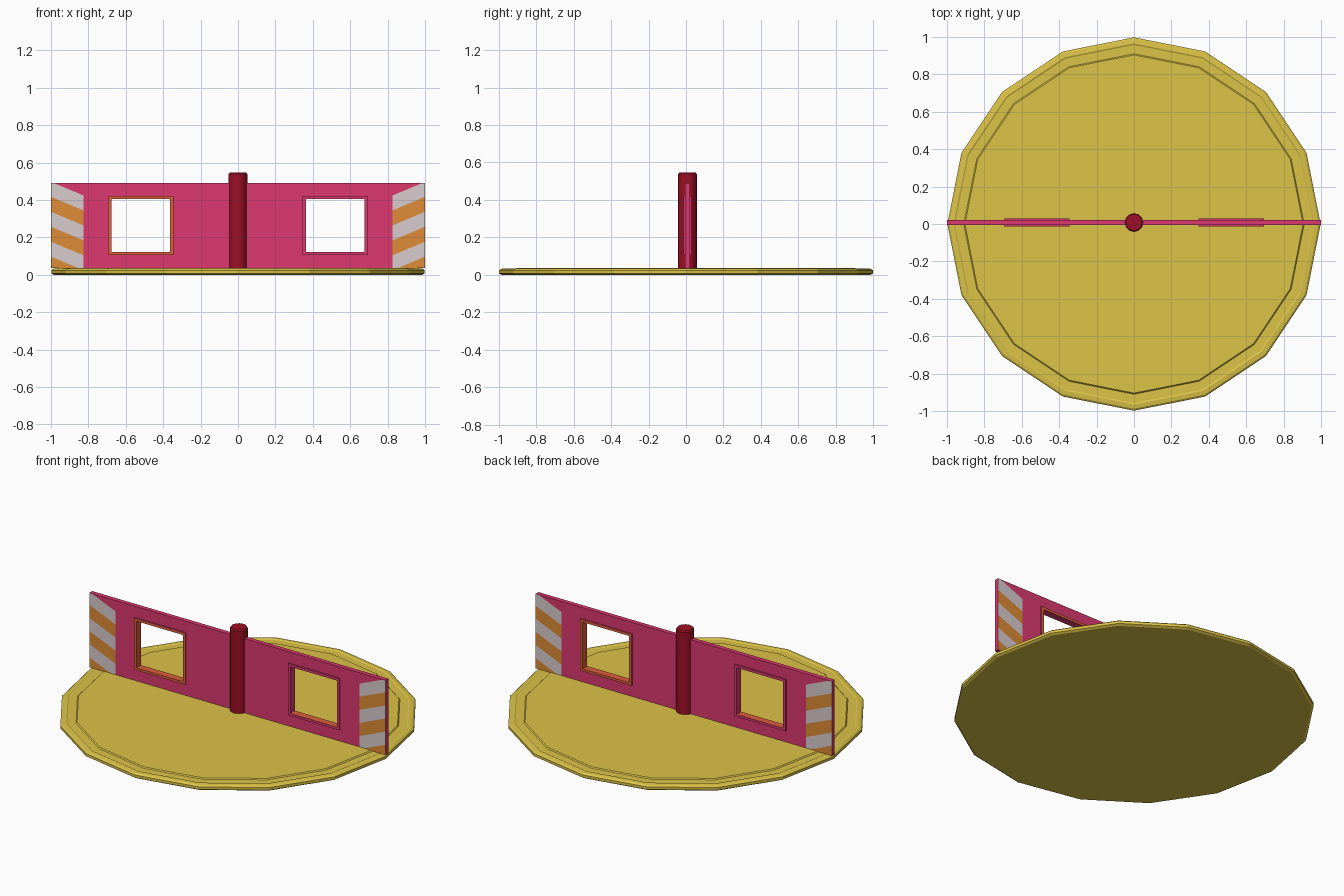
import bpy
import bmesh
from math import cos, sin, pi, radians
from mathutils import Vector

if "Cube" in bpy.data.objects:
    bpy.data.objects.remove(bpy.data.objects["Cube"])

WALL_Y = 0.008


def material(name, r, g, b):
    linear = [(c / 255 / 12.92) if c < 11 else ((c / 255 + 0.055) / 1.055) ** 2.4
              for c in (r, g, b)] + [1]
    m = bpy.data.materials.new(name)
    m.use_nodes = True
    m.diffuse_color = linear
    m.node_tree.nodes["Principled BSDF"].inputs["Base Color"].default_value = linear
    return m


yellow = material("mustard yellow", 220, 195, 71)
pink = material("hot pink", 221, 57, 112)
white = material("pale grey", 216, 203, 205)
orange = material("stripe orange", 222, 140, 54)
coral = material("frame coral", 222, 95, 60)
red = material("dark red", 158, 15, 36)


def finish(name, bm, materials):
    bmesh.ops.recalc_face_normals(bm, faces=bm.faces)
    mesh = bpy.data.meshes.new(name)
    bm.to_mesh(mesh)
    bm.free()
    for m in materials:
        mesh.materials.append(m)
    obj = bpy.data.objects.new(name, mesh)
    bpy.context.collection.objects.link(obj)
    return obj


def cut(bm, faces, point, normal):
    geom = set(faces)
    for f in faces:
        geom.update(f.edges)
        geom.update(f.verts)
    bmesh.ops.bisect_plane(bm, geom=list(geom), dist=1e-5, plane_co=point, plane_no=normal)


def sheet(x0, x1, z0, z1, depth):
    """Upright rectangle facing the front, at the front of the wall depth."""
    bm = bmesh.new()
    y = WALL_Y - depth / 2
    bm.faces.new([bm.verts.new(p) for p in
                  ((x0, y, z0), (x1, y, z0), (x1, y, z1), (x0, y, z1))])
    return bm


def punch(bm, x0, x1, z0, z1):
    """Cut a rectangular hole in a sheet."""
    for x in (x0, x1):
        cut(bm, bm.faces[:], (x, 0, 0), (1, 0, 0))
    for z in (z0, z1):
        cut(bm, [f for f in bm.faces if x0 < f.calc_center_median().x < x1],
            (0, 0, z), (0, 0, 1))
    hole = [f for f in bm.faces
            if x0 < f.calc_center_median().x < x1 and z0 < f.calc_center_median().z < z1]
    bmesh.ops.delete(bm, geom=hole, context='FACES')


def thicken(bm, depth):
    made = bmesh.ops.extrude_face_region(bm, geom=bm.faces[:], use_keep_orig=True)
    moved = [v for v in made["geom"] if isinstance(v, bmesh.types.BMVert)]
    bmesh.ops.translate(bm, verts=moved, vec=(0, depth, 0))
    bmesh.ops.recalc_face_normals(bm, faces=bm.faces)


def lathe(name, profile, sides, y, mat):
    """Turn a profile that runs from the bottom axis to the top axis."""
    bm = bmesh.new()
    rings = [[bm.verts.new((r * cos(2 * pi * i / sides), y + r * sin(2 * pi * i / sides), z))
              for i in range(sides)] for r, z in profile]
    for a, b in zip(rings, rings[1:]):
        for i in range(sides):
            j = (i + 1) % sides
            bm.faces.new((a[i], a[j], b[j], b[i]))
    bm.faces.new(rings[0][::-1])
    bm.faces.new(rings[-1])
    return finish(name, bm, [mat])


# Sixteen-sided base with a rounded rim and a raised floor
lathe("base", [(0.985, 0), (0.998, 0.008), (0.998, 0.024), (0.988, 0.032), (0.965, 0.035),
               (0.957, 0.031), (0.91, 0.031), (0.904, 0.037)], 16, 0, yellow)

# Centre pole
pole = lathe("centre_pole", [(0.05, 0.03), (0.05, 0.538), (0.044, 0.546)], 12, WALL_Y, red)
bpy.context.view_layer.objects.active = pole
pole.select_set(True)
bpy.ops.object.shade_smooth_by_angle(angle=radians(35))
pole.select_set(False)

# Wall with two window holes and striped ends
THICK, SLOPE, BAND, TOP, EDGE = 0.027, 0.42, 0.08, 0.497, 0.825
wall = sheet(-1, 1, 0.035, 0.49, THICK)
for x0, x1 in ((-0.68, -0.36), (0.36, 0.68)):
    punch(wall, x0, x1, 0.12, 0.41)
for s in (-1, 1):
    cut(wall, wall.faces[:], (s * EDGE, 0, 0), (1, 0, 0))
    for i in range(6):
        end = [f for f in wall.faces if f.calc_center_median().x * s > EDGE]
        cut(wall, end, (s, 0, TOP - i * BAND), Vector((-SLOPE * s, 0, 1)).normalized())
thicken(wall, THICK)
for f in wall.faces:
    c = f.calc_center_median()
    drop = TOP - c.z - SLOPE * (1 - abs(c.x))
    if abs(f.normal.y) > 0.5 and abs(c.x) > EDGE and drop > 0:
        f.material_index = 1 + int(drop / BAND) % 2
finish("wall", wall, [pink, white, orange])

# Window frames, coral on one face and on the outer jamb and sill
DEEP = 0.044
for s, name in ((-1, "right_window_frame"), (1, "left_window_frame")):
    xs = sorted((s * 0.346, s * 0.694))
    frame = sheet(xs[0], xs[1], 0.106, 0.422, DEEP)
    punch(frame, xs[0] + 0.017, xs[1] - 0.017, 0.121, 0.406)
    thicken(frame, DEEP)
    for f in frame.faces:
        c, n = f.calc_center_median(), f.normal
        face = n.y * s > 0.5
        jamb = n.x * s < -0.5 and abs(c.x) > 0.6
        sill = n.z > 0.5 and c.z < 0.2
        f.material_index = int(face or jamb or sill)
    finish(name, frame, [pink, coral])
